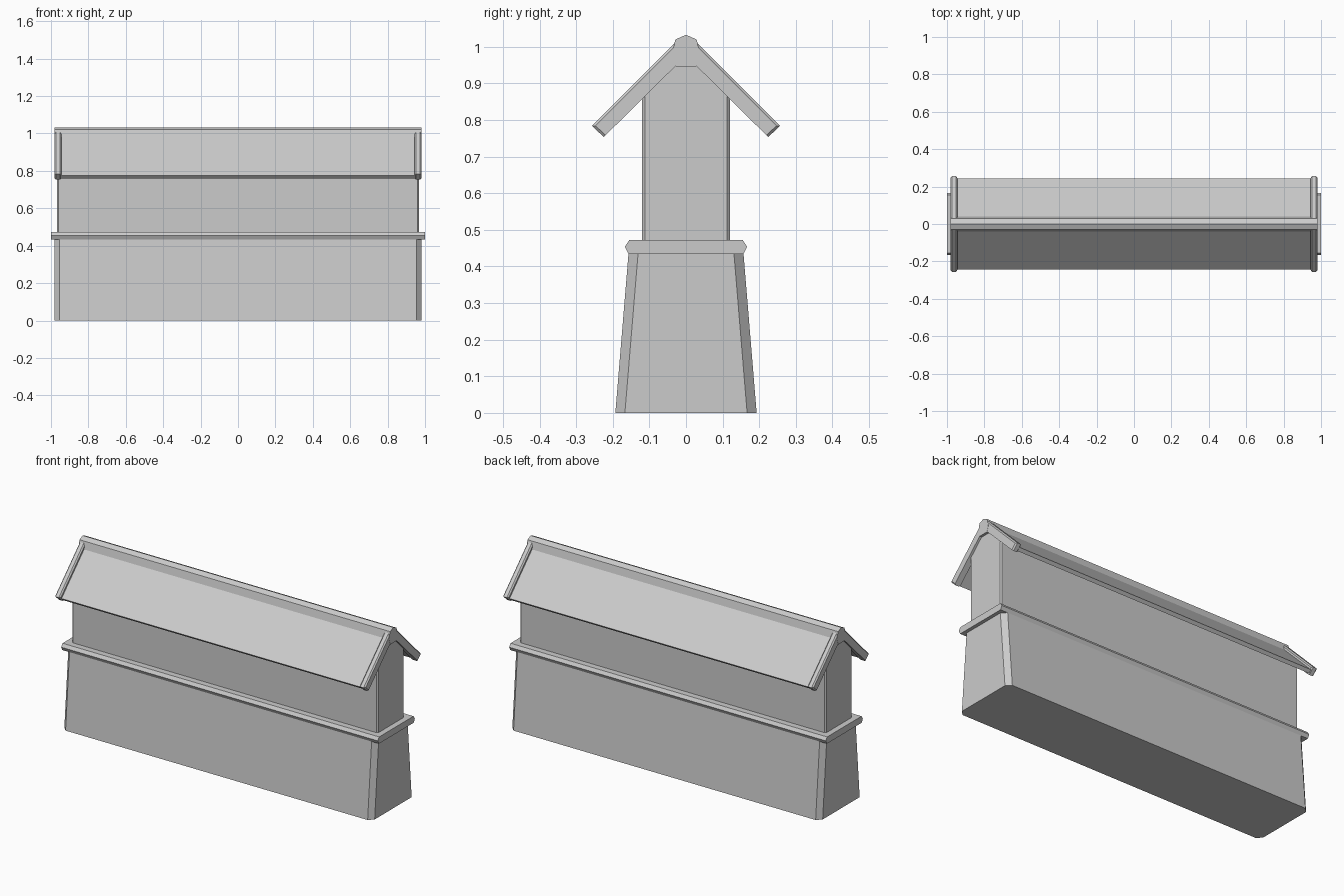
import bpy, bmesh

if "Cube" in bpy.data.objects:
    bpy.data.objects.remove(bpy.data.objects["Cube"])


def both(points):
    """Complete a half profile (y >= 0) by reflecting it across y = 0."""
    return points + [(-y, z) for y, z in reversed(points) if y > 1e-6]


def prism(name, profile, x0, x1, bevel=0.0, pick=None, mirror=None):
    """Extrude a (y, z) profile along x and chamfer the picked edges."""
    bm = bmesh.new()
    face = bm.faces.new([bm.verts.new((x0, y, z)) for y, z in profile])
    ext = bmesh.ops.extrude_face_region(bm, geom=[face])
    for v in ext["geom"]:
        if isinstance(v, bmesh.types.BMVert):
            v.co.x = x1
    bmesh.ops.recalc_face_normals(bm, faces=bm.faces[:])
    if pick:
        edges = [e for e in bm.edges if pick(e.verts[0].co, e.verts[1].co)]
        bmesh.ops.bevel(bm, geom=edges, offset=bevel, offset_type='OFFSET',
                        segments=1, profile=0.5, affect='EDGES')
    bmesh.ops.recalc_face_normals(bm, faces=bm.faces[:])
    mesh = bpy.data.meshes.new(name)
    bm.to_mesh(mesh)
    bm.free()
    obj = bpy.data.objects.new(name, mesh)
    bpy.context.collection.objects.link(obj)
    if mirror:
        mod = obj.modifiers.new("Mirror", 'MIRROR')
        mod.use_axis = mirror
        mod.use_mirror_merge = False
    return obj


def upright_corner(a, b):
    return abs(a.x - b.x) < 1e-5 and abs(a.z - b.z) > 0.1 and min(abs(a.y), abs(b.y)) > 0.1


# Tapered plinth with chamfered corners
prism("wall_base", both([(0.193, 0), (0.157, 0.436)]), -0.98, 0.98, 0.026, upright_corner)

# Ledge with pointed long edges
prism("wall_ledge", both([(0.157, 0.434), (0.167, 0.454), (0.155, 0.472)]), -1, 1)

# Upper wall with gable top
prism("upper_wall", both([(0.12, 0.47), (0.12, 0.86), (0.03, 0.947)]),
      -0.967, 0.967, 0.008, upright_corner)

# Thin roof panel on each slope
prism("roof_panel", [(0.025, 0.992), (0.242, 0.775), (0.227, 0.76), (0.015, 0.972)],
      -0.955, 0.955, mirror=(False, True, False))


# Raised verge boards at both ends, chamfered along top and eave
def outer_rim(a, b):
    if abs(a.x - b.x) > 1e-5:
        return False
    m = (a + b) / 2
    return m.y + m.z > 1.03 or m.y > 0.23


prism("verge_board", [(0.02, 1.021), (0.257, 0.784), (0.2245, 0.7535), (0.02, 0.956)],
      0.945, 0.98, 0.007, outer_rim, mirror=(True, True, False))

# Ridge beam along the roof peak
prism("ridge_beam", both([(0, 1.033), (0.029, 1.02), (0.039, 0.978), (0.027, 0.946)]),
      -0.981, 0.981)
